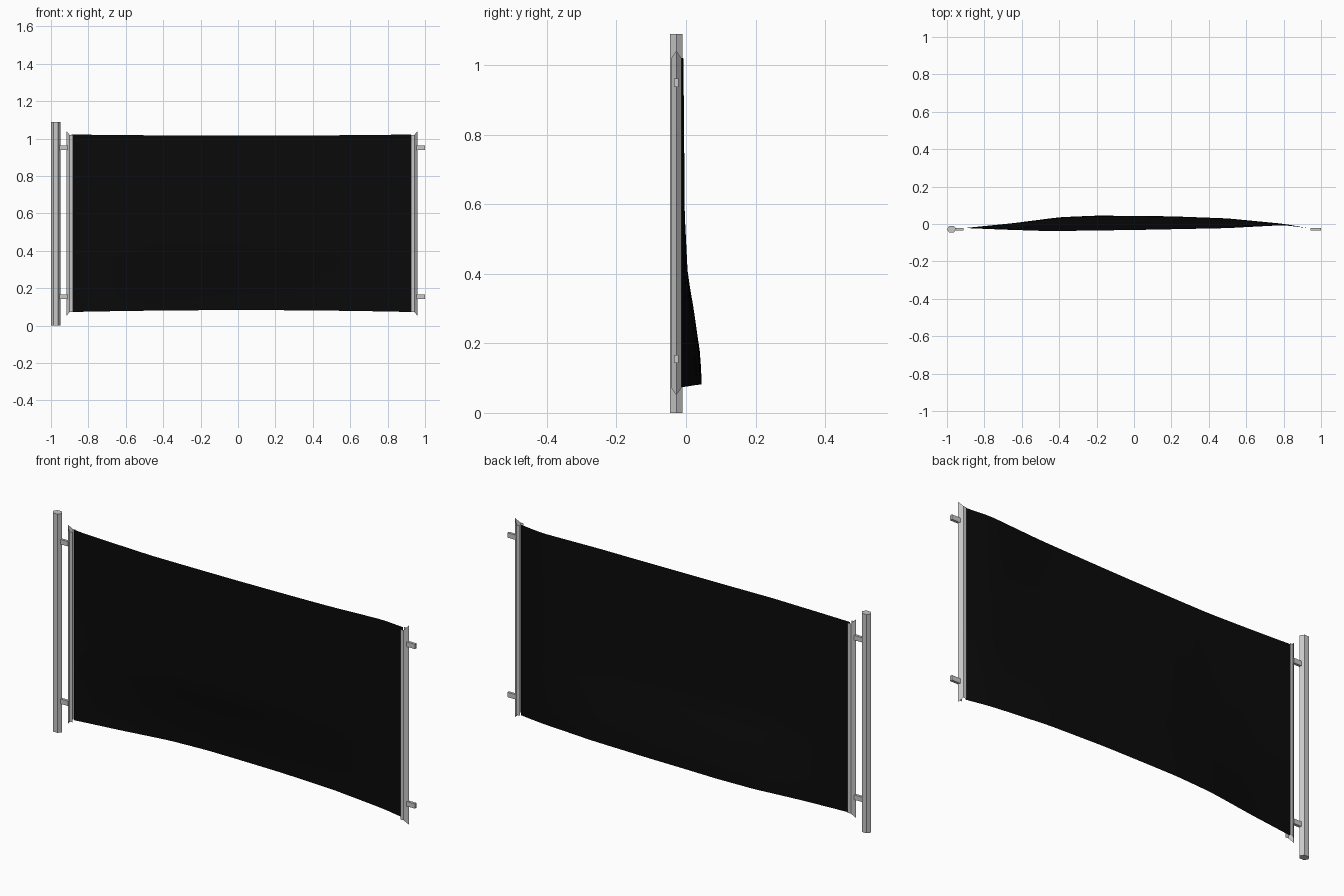
import bpy, bmesh

cube = bpy.data.objects.get("Cube")
if cube:
    bpy.data.objects.remove(cube, do_unlink=True)


def material(name, rgb):
    m = bpy.data.materials.new(name)
    m.use_nodes = True
    m.diffuse_color = (*rgb, 1)
    m.node_tree.nodes["Principled BSDF"].inputs["Base Color"].default_value = (*rgb, 1)
    return m


METAL = material("light grey metal", (0.58, 0.58, 0.58))
CLOTH = material("black fabric", (0.003, 0.003, 0.003))
MID_Y = -0.028


def add_object(name, bm, mat, smooth=False):
    mesh = bpy.data.meshes.new(name)
    bm.to_mesh(mesh)
    bm.free()
    mesh.materials.append(mat)
    for p in mesh.polygons:
        p.use_smooth = smooth
    ob = bpy.data.objects.new(name, mesh)
    bpy.context.collection.objects.link(ob)
    return ob


def box(name, x0, x1, zc):
    bm = bmesh.new()
    bmesh.ops.create_cube(bm, size=1)
    for v in bm.verts:
        v.co.x = (x0 + x1) / 2 + v.co.x * (x1 - x0)
        v.co.y = MID_Y + v.co.y * 0.013
        v.co.z = zc + v.co.z * 0.024
    add_object(name, bm, METAL)


def lerp_points(points, x):
    for (x0, y0), (x1, y1) in zip(points, points[1:]):
        if x <= x1:
            return y0 + (y1 - y0) * (x - x0) / (x1 - x0)
    return points[-1][1]


# Six-sided upright pole
bm = bmesh.new()
bmesh.ops.create_cone(bm, cap_ends=True, segments=6, radius1=1, radius2=1, depth=1)
xs = max(abs(v.co.x) for v in bm.verts)
if xs < 0.99:  # keep a corner pointing along x
    for v in bm.verts:
        v.co.x, v.co.y = v.co.y, -v.co.x
for v in bm.verts:
    v.co.x = -0.975 + v.co.x * 0.025
    v.co.y = MID_Y + v.co.y * 0.0205
    v.co.z = (v.co.z + 0.5) * 1.09
bmesh.ops.recalc_face_normals(bm, faces=bm.faces)
add_object("pole", bm, METAL)


# Open, folded clamp rails with pointed outer ridge
def rail(name, outer, inward):
    section = [(0.036, -0.015, 0), (0.018, -0.015, 0), (0, 0, 0.022),
               (0.018, 0.015, 0), (0.036, 0.015, 0)]
    bm = bmesh.new()
    rows = [(bm.verts.new((outer + inward * dx, MID_Y + dy, 0.073 - dz)),
             bm.verts.new((outer + inward * dx, MID_Y + dy, 1.02 + dz)))
            for dx, dy, dz in section]
    for a, b in zip(rows, rows[1:]):
        f = [a[0], b[0], b[1], a[1]]
        bm.faces.new(f if inward < 0 else f[::-1])
    add_object(name, bm, METAL)


rail("right_rail", -0.918, 1)
rail("left_rail", 0.961, -1)

# Short connecting pins
for label, z in (("upper", 0.95), ("lower", 0.155)):
    box(label + "_right_pin", -0.955, -0.912, z)
    box(label + "_left_pin", 0.945, 1.0, z)

# Billowing fabric panel, blended between its top and bottom edge curves
top_edge = [(-0.89, -0.022), (-0.7, -0.03), (-0.45, -0.038), (0, -0.032),
            (0.5, -0.022), (0.8, -0.006), (0.93, -0.022)]
bottom_edge = [(-0.89, -0.02), (-0.65, 0.004), (-0.4, 0.036), (-0.2, 0.045),
               (0.2, 0.041), (0.5, 0.03), (0.8, 0.001), (0.93, -0.022)]
blend = [(0, 1), (0.08, 0.97), (0.24, 0.7), (0.34, 0.48), (0.6, 0.3), (1, 0)]

bm = bmesh.new()
bmesh.ops.create_grid(bm, x_segments=36, y_segments=20, size=1)
for v in bm.verts:
    u, t = (v.co.x + 1) / 2, (v.co.y + 1) / 2
    x = -0.89 + u * 1.815
    sag = 4 * u * (1 - u)
    z0, z1 = 0.073 + 0.01 * sag, 1.022 - 0.006 * sag
    w = lerp_points(blend, t)
    y = w * lerp_points(bottom_edge, x) + (1 - w) * lerp_points(top_edge, x)
    v.co = (x, y, z0 + (z1 - z0) * t)
add_object("fabric_panel", bm, CLOTH, smooth=True)
